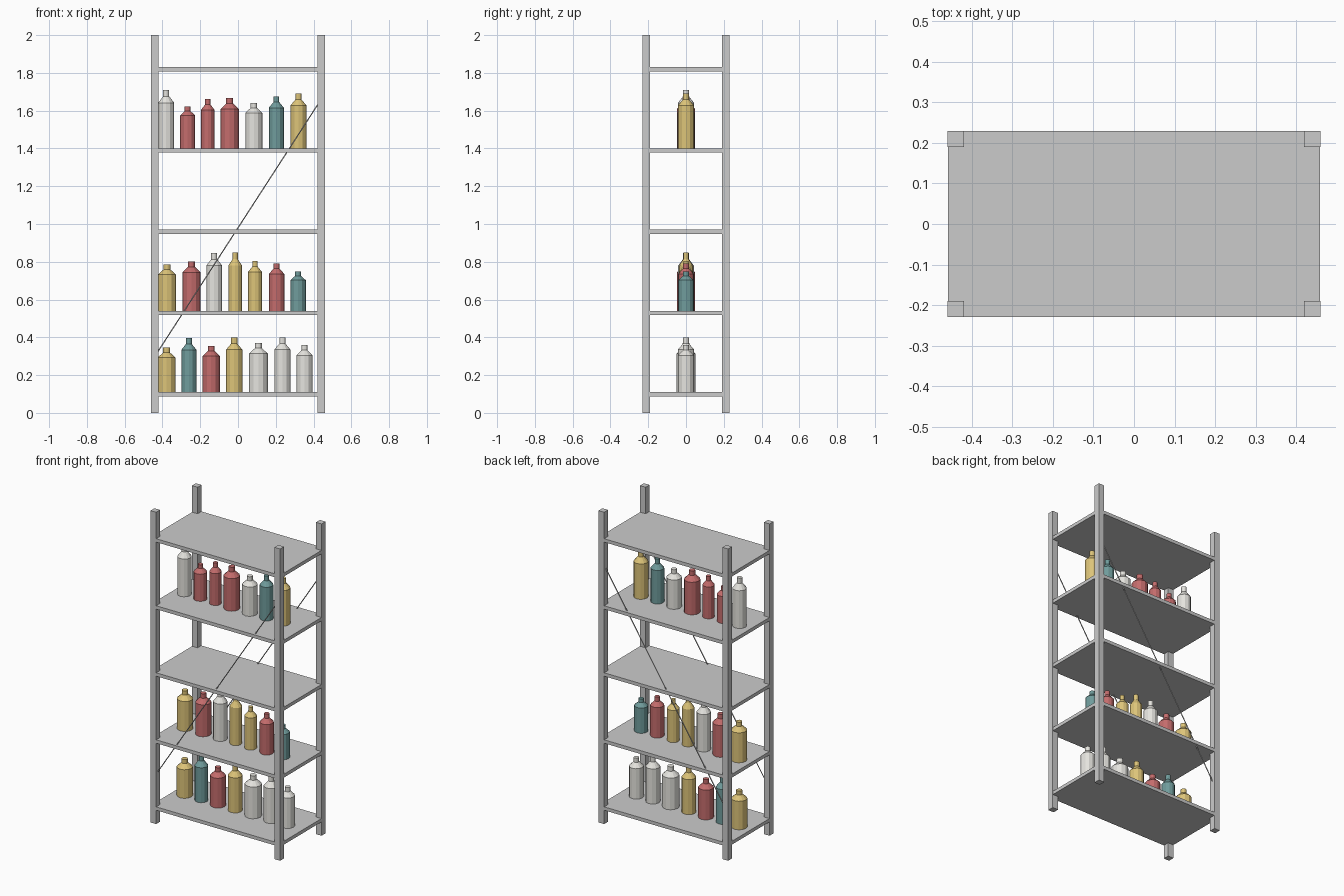
import bpy, bmesh, math
from mathutils import Vector

if "Cube" in bpy.data.objects:
    bpy.data.objects.remove(bpy.data.objects["Cube"])

def material(name, rgb):
    m = bpy.data.materials.new(name)
    m.diffuse_color = (*rgb, 1)
    m.use_nodes = True
    m.node_tree.nodes["Principled BSDF"].inputs["Base Color"].default_value = m.diffuse_color
    return m

MATS = {
    "gold": material("gold", (0.72, 0.55, 0.19)),
    "red": material("red", (0.55, 0.15, 0.15)),
    "teal": material("teal", (0.16, 0.33, 0.33)),
    "white": material("white", (0.78, 0.77, 0.73)),
}

def box(name, loc, size):
    bpy.ops.mesh.primitive_cube_add(size=1, location=loc)
    o = bpy.context.object
    o.name = name
    o.scale = size
    bpy.ops.object.transform_apply(location=False, rotation=False, scale=True)
    return o

def rod(name, a, b, r):
    a, b = Vector(a), Vector(b)
    bpy.ops.mesh.primitive_cylinder_add(vertices=8, radius=r, depth=(b - a).length,
                                        location=(a + b) / 2)
    o = bpy.context.object
    o.name = name
    o.rotation_euler = (b - a).to_track_quat('Z', 'Y').to_euler()
    return o

def bottle(name, x, z, r, h, color, sides=12):
    # lathe a body / shoulder / neck profile
    profile = [(r, 0), (r, 0.78 * h), (0.38 * r, 0.89 * h), (0.38 * r, h)]
    bm = bmesh.new()
    rings = [[bm.verts.new((pr * math.cos(2 * math.pi * i / sides),
                            pr * math.sin(2 * math.pi * i / sides), pz))
              for i in range(sides)] for pr, pz in profile]
    for lo, hi in zip(rings, rings[1:]):
        for i in range(sides):
            j = (i + 1) % sides
            bm.faces.new((lo[i], lo[j], hi[j], hi[i]))
    bm.faces.new(rings[0][::-1])
    bm.faces.new(rings[-1])
    me = bpy.data.meshes.new(name)
    bm.to_mesh(me)
    bm.free()
    me.materials.append(MATS[color])
    o = bpy.data.objects.new(name, me)
    o.location = (x, 0, z)
    bpy.context.collection.objects.link(o)

# corner posts
for sx in (-1, 1):
    for sy in (-1, 1):
        box("post", (sx * 0.44, sy * 0.21, 1), (0.04, 0.04, 2))

# shelves
TOPS = [0.11 + 0.43 * i for i in range(5)]
for t in TOPS:
    box("shelf", (0, 0, t - 0.011), (0.918, 0.458, 0.022))

# diagonal braces, front and back
for sy, side in ((-1, "front"), (1, "back")):
    rod(side + "_brace", (-0.44, sy * 0.21, 0.30), (0.44, sy * 0.21, 1.66), 0.003)

# bottles per shelf: x, radius, height, colour
ROWS = {
    0: [(-.378, .047, .235, "gold"), (-.26, .04, .287, "teal"), (-.142, .046, .245, "red"),
        (-.02, .043, .288, "gold"), (.108, .05, .261, "white"), (.235, .043, .288, "white"),
        (.352, .043, .25, "white")],
    1: [(-.376, .048, .246, "gold"), (-.246, .047, .262, "red"), (-.126, .042, .307, "white"),
        (-.015, .036, .308, "gold"), (.09, .037, .264, "gold"), (.204, .041, .251, "red"),
        (.318, .041, .208, "teal")],
    3: [(-.38, .042, .31, "white"), (-.267, .04, .223, "red"), (-.16, .036, .262, "red"),
        (-.044, .048, .268, "red"), (.084, .045, .241, "white"), (.203, .04, .276, "teal"),
        (.32, .043, .291, "gold")],
}
for level, row in ROWS.items():
    for x, r, h, color in row:
        bottle(color + "_bottle", x, TOPS[level], r, h, color)
